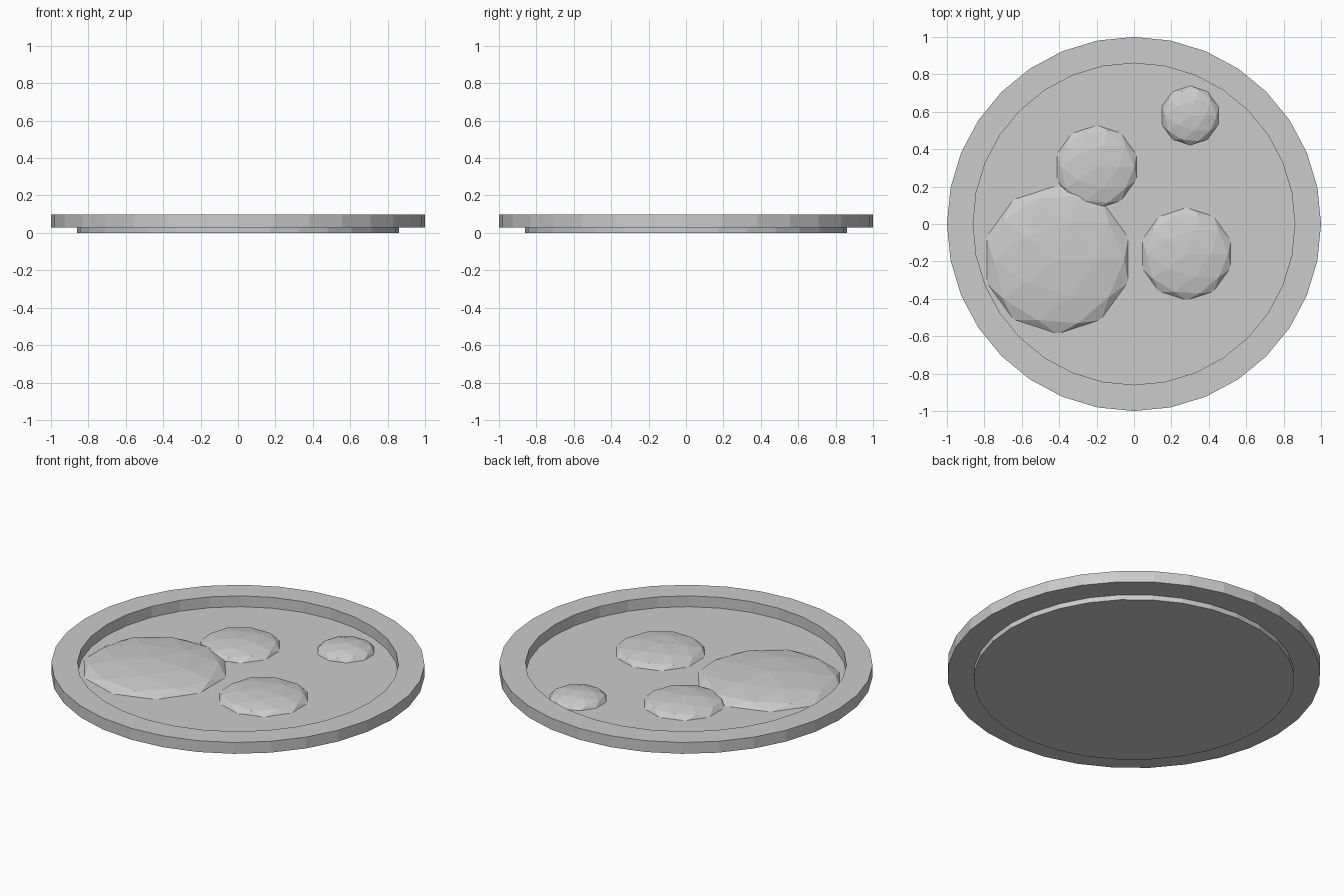
import bpy, bmesh, math

if "Cube" in bpy.data.objects:
    bpy.data.objects.remove(bpy.data.objects["Cube"])

SIDES = 32


def lathe(name, profile, closed):
    """Spin an (r, z) profile around z; open profiles get caps at both ends."""
    bm = bmesh.new()
    rings = []
    for r, z in profile:
        rings.append([bm.verts.new((r * math.cos(2 * math.pi * i / SIDES),
                                    r * math.sin(2 * math.pi * i / SIDES), z))
                      for i in range(SIDES)])
    pairs = list(zip(rings, rings[1:]))
    if closed:
        pairs.append((rings[-1], rings[0]))
    else:
        bm.faces.new(rings[0][::-1])
        bm.faces.new(rings[-1])
    for a, b in pairs:
        for i in range(SIDES):
            j = (i + 1) % SIDES
            bm.faces.new((a[i], a[j], b[j], b[i]))
    bmesh.ops.recalc_face_normals(bm, faces=bm.faces)
    mesh = bpy.data.meshes.new(name)
    bm.to_mesh(mesh)
    bm.free()
    obj = bpy.data.objects.new(name, mesh)
    bpy.context.collection.objects.link(obj)
    return obj


def mound(name, x, y, radius, height):
    """Flattened low-poly sphere half sunk into the plate floor."""
    bpy.ops.mesh.primitive_ico_sphere_add(subdivisions=2, radius=1, location=(x, y, 0.03))
    obj = bpy.context.object
    obj.name = name
    obj.scale = (radius, radius, height)
    # keep the hidden underside from poking through the plate bottom
    for v in obj.data.vertices:
        v.co.z = max(v.co.z, -0.01 / height)


# Plate: shallow base disc and raised rim
lathe("plate_base", [(0.86, 0.0), (0.86, 0.033)], closed=False)
lathe("plate_rim", [(0.86, 0.03), (1.0, 0.03), (1.0, 0.097), (0.86, 0.097)], closed=True)

# Food mounds
mound("large_mound", -0.41, -0.19, 0.40, 0.06)
mound("back_mound", -0.20, 0.305, 0.225, 0.05)
mound("right_mound", 0.28, -0.16, 0.25, 0.05)
mound("small_mound", 0.30, 0.58, 0.16, 0.05)
